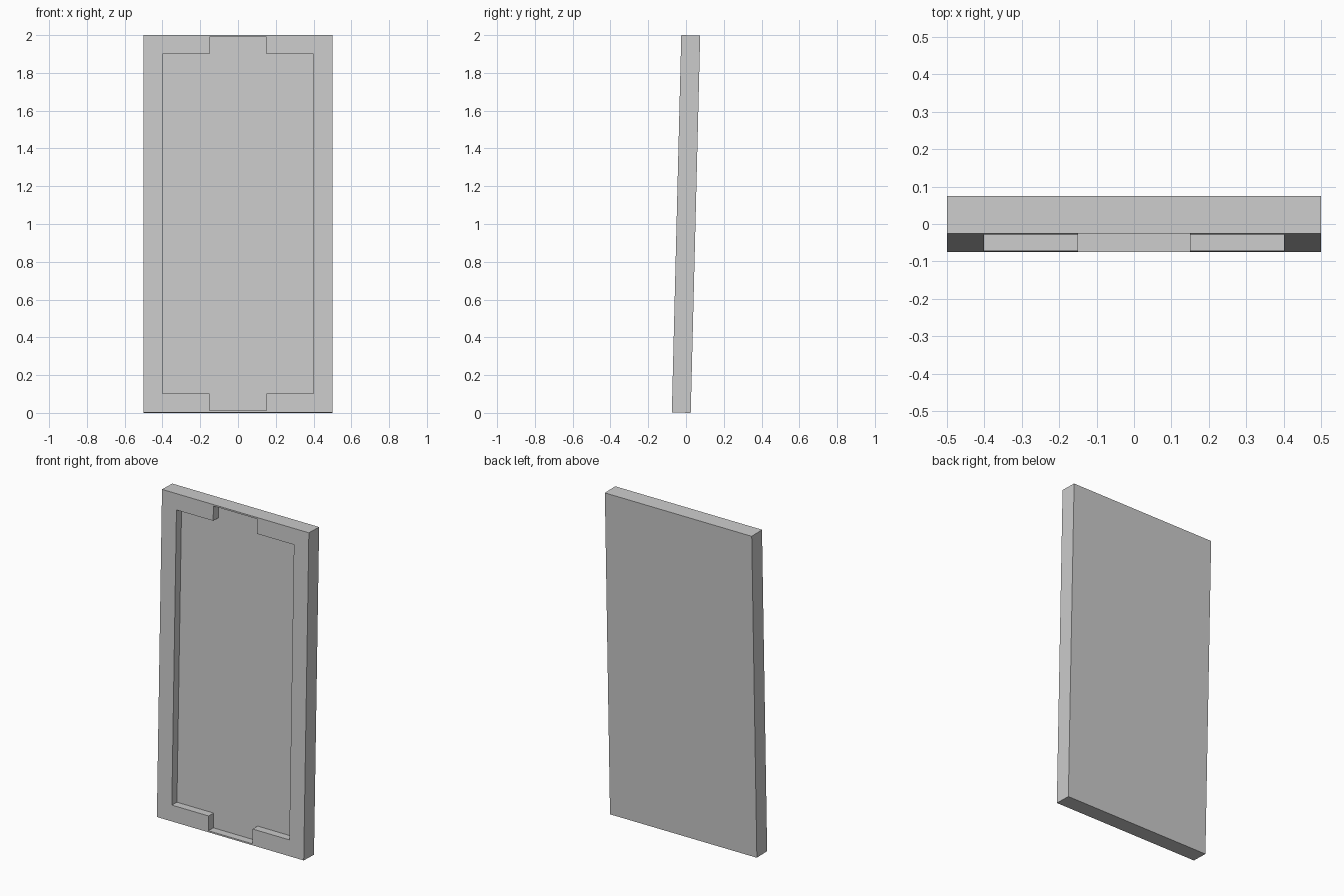
import bpy, bmesh, math

if "Cube" in bpy.data.objects:
    bpy.data.objects.remove(bpy.data.objects["Cube"])

TILT = math.asin(0.025)
W, T = 1.0, 0.1
H = (2.0 - T * math.sin(TILT)) / math.cos(TILT)


def prism(name, outline, y0, y1):
    """Extrude an x-z outline from y0 to y1."""
    bm = bmesh.new()
    face = bm.faces.new([bm.verts.new((x, y0, z)) for x, z in outline])
    ext = bmesh.ops.extrude_face_region(bm, geom=[face], use_keep_orig=True)
    verts = [v for v in ext["geom"] if isinstance(v, bmesh.types.BMVert)]
    bmesh.ops.translate(bm, verts=verts, vec=(0, y1 - y0, 0))
    bmesh.ops.recalc_face_normals(bm, faces=bm.faces)
    mesh = bpy.data.meshes.new(name)
    bm.to_mesh(mesh)
    bm.free()
    obj = bpy.data.objects.new(name, mesh)
    bpy.context.collection.objects.link(obj)
    return obj


def mirrored(quarter):
    """Mirror a quarter outline (+x, +z) into a closed symmetric loop."""
    half = quarter + [(x, -z) for x, z in reversed(quarter)]
    return half + [(-x, z) for x, z in reversed(half)]


# Slab
panel = prism("framed_panel", mirrored([(W / 2, H / 2)]), -T / 2, T / 2)

# Recess with a central tab at top and bottom, half the slab deep
cutter = prism("recess_cutter",
               mirrored([(0.15, 0.99), (0.15, 0.9), (0.4, 0.9)]), -0.1, 0.0)
cutter.hide_render = True

cut = panel.modifiers.new("recess", 'BOOLEAN')
cut.operation = 'DIFFERENCE'
cut.solver = 'EXACT'
cut.object = cutter
bpy.context.view_layer.objects.active = panel
bpy.ops.object.modifier_apply(modifier=cut.name)
bpy.data.objects.remove(cutter)

# Lean the panel back slightly so its rear edge rests on the floor
panel.rotation_euler.x = -TILT
panel.location.z = 1.0
